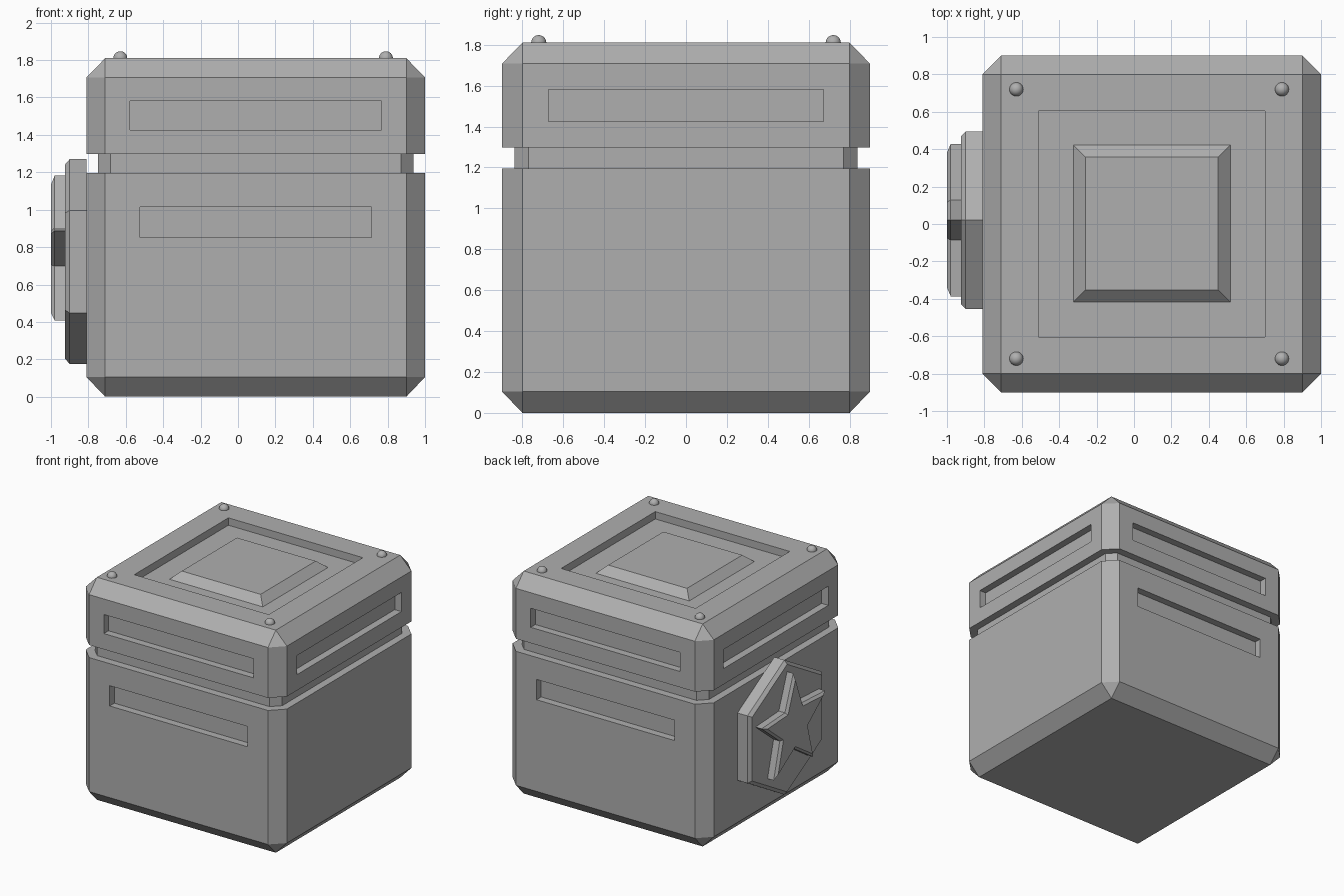
import bpy, bmesh
from math import sin, cos, pi
from mathutils import Vector

if "Cube" in bpy.data.objects:
    bpy.data.objects.remove(bpy.data.objects["Cube"])

CX = 0.095            # centre of the crate; the badge sticks out on -x
HX, HY = 0.905, 0.90  # crate half sizes
TOP = 1.81

# Dark grey paint shared by every part
paint = bpy.data.materials.new("dark_grey")
paint.diffuse_color = (0.43, 0.43, 0.43, 1)
paint.use_nodes = True
paint.node_tree.nodes["Principled BSDF"].inputs["Base Color"].default_value = paint.diffuse_color


def finish(name, bm):
    bmesh.ops.remove_doubles(bm, verts=bm.verts, dist=1e-5)
    bmesh.ops.recalc_face_normals(bm, faces=bm.faces)
    me = bpy.data.meshes.new(name)
    bm.to_mesh(me)
    bm.free()
    me.materials.append(paint)
    ob = bpy.data.objects.new(name, me)
    bpy.context.collection.objects.link(ob)
    return ob


def loft(name, rings):
    """Skin a stack of equal-length point rings and cap both ends."""
    bm = bmesh.new()
    vs = [[bm.verts.new(p) for p in r] for r in rings]
    n = len(vs[0])
    for a, b in zip(vs, vs[1:]):
        for i in range(n):
            j = (i + 1) % n
            bm.faces.new((a[i], a[j], b[j], b[i]))
    bm.faces.new(vs[0][::-1])
    bm.faces.new(vs[-1])
    # collapsed rings leave plain rectangles and corner triangles
    return finish(name, bm)


def octagon(z, inset, cut):
    """Rectangle with cut corners at height z."""
    x, y = HX - inset, HY - inset
    pts = [(x, -y + cut), (x, y - cut), (x - cut, y), (-x + cut, y),
           (-x, y - cut), (-x, -y + cut), (-x + cut, -y), (x - cut, -y)]
    return [(CX + px, py, z) for px, py in pts]


def square(z, h):
    y = 0.003
    return [(CX - h, y - h, z), (CX + h, y - h, z),
            (CX + h, y + h, z), (CX - h, y + h, z)]


def cut_boxes(target, boxes):
    """Boolean away a list of (centre, size) boxes."""
    bm = bmesh.new()
    for c, s in boxes:
        new = bmesh.ops.create_cube(bm, size=1)["verts"]
        bmesh.ops.scale(bm, vec=Vector(s), verts=new)
        bmesh.ops.translate(bm, vec=Vector(c), verts=new)
    cutter = finish("slot_cutter", bm)
    cutter.hide_render = True
    mod = target.modifiers.new("slots", "BOOLEAN")
    mod.operation, mod.solver, mod.object = "DIFFERENCE", "EXACT", cutter
    bpy.context.view_layer.objects.active = target
    bpy.ops.object.modifier_apply(modifier=mod.name)
    bpy.data.objects.remove(cutter)


# Crate base with front and back slots
base = loft("crate_base", [octagon(0, 0.1, 0), octagon(0.105, 0, 0.1),
                           octagon(1.195, 0, 0.1)])
cut_boxes(base, [((CX, s * HY, 0.933), (1.24, 0.12, 0.165)) for s in (-1, 1)])

# Recessed neck between base and lid
loft("neck", [octagon(1.17, 0.062, 0.067), octagon(1.32, 0.062, 0.067)])

# Lid with a slot on every side and a square recess on top
lid = loft("lid", [octagon(1.297, 0, 0.1), octagon(TOP - 0.103, 0, 0.1),
                   octagon(TOP, 0.1, 0)])
slots = [((CX, s * HY, 1.503), (1.345, 0.12, 0.155)) for s in (-1, 1)]
slots += [((CX + s * HX, 0, 1.503), (0.12, 1.345, 0.155)) for s in (-1, 1)]
cut_boxes(lid, slots + [((CX, 0, TOP), (1.21, 1.21, 0.12))])

# Raised panel inside the recess
loft("top_panel", [square(TOP - 0.065, 0.425), square(TOP, 0.355)])

# Round studs at the lid corners
for i, (sx, sy) in enumerate([(-1, -1), (1, -1), (1, 1), (-1, 1)]):
    bm = bmesh.new()
    bmesh.ops.create_uvsphere(bm, u_segments=24, v_segments=16, radius=0.037)
    for f in bm.faces:
        f.smooth = True
    stud = finish(f"lid_stud_{i + 1}", bm)
    stud.location = (0.081 + sx * 0.71, sy * 0.72, TOP)


def badge_ring(x, cz, radii, count, k=1):
    """Ring of points on the left side, first point straight up."""
    pts = []
    for i in range(count):
        a, r = 2 * pi * i / count, radii[i % len(radii)] * k
        pts.append((x, 0.021 + r * sin(a), cz + r * cos(a)))
    return pts


# Hexagonal plate and star on the left side, both with chamfered rims
for name, cz, radii, count, levels in (
        ("hexagon_plate", 0.7225, [0.5475], 6,
         [(-0.81, 1), (-0.90, 1), (-0.925, 0.947)]),
        ("star", 0.7545, [0.4285, 0.183], 10,
         [(-0.915, 1), (-0.98, 1), (-1.0, 0.885)])):
    loft(name, [badge_ring(x, cz, radii, count, k) for x, k in levels])
